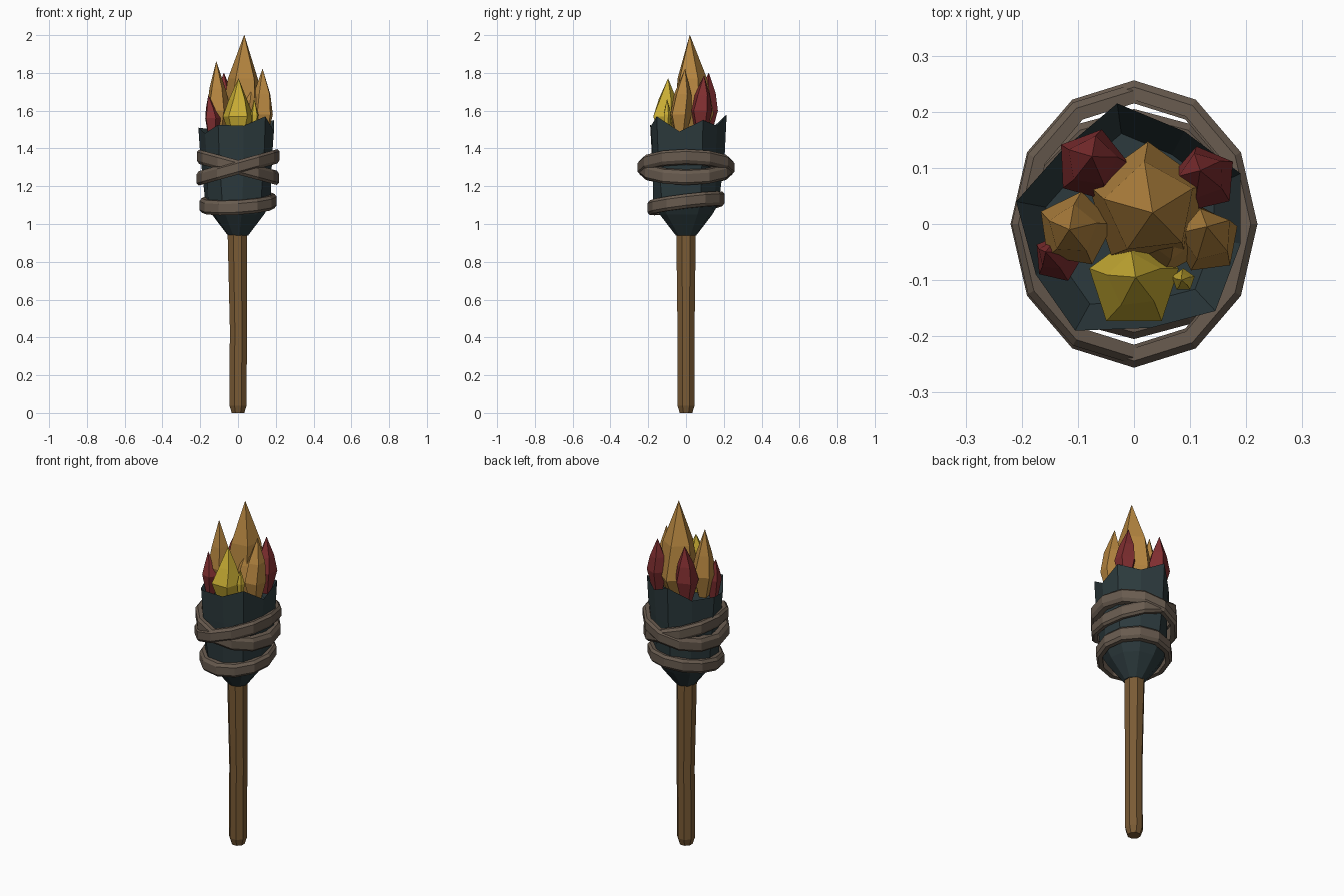
import bpy, bmesh
from math import sin, cos, pi
from mathutils import Vector

cube = bpy.data.objects.get("Cube")
if cube:
    bpy.data.objects.remove(cube, do_unlink=True)


def material(name, rgb):
    lin = [(c / 255 / 12.92) if c < 11 else ((c / 255 + 0.055) / 1.055) ** 2.4 for c in rgb]
    mat = bpy.data.materials.new(name)
    mat.use_nodes = True
    mat.diffuse_color = (*lin, 1)
    bsdf = mat.node_tree.nodes["Principled BSDF"]
    bsdf.inputs["Base Color"].default_value = (*lin, 1)
    bsdf.inputs["Roughness"].default_value = 0.9
    return mat


wood = material("wood brown", (122, 91, 53))
iron = material("dark iron", (44, 58, 61))
rope = material("band taupe", (104, 91, 79))
orange = material("flame orange", (182, 134, 64))
yellow = material("flame yellow", (202, 174, 52))
red = material("flame red", (128, 46, 48))


def ring(x, y, z, r, sides, turn=0.0):
    return [Vector((x + r * cos(turn + 2 * pi * i / sides),
                    y + r * sin(turn + 2 * pi * i / sides), z)) for i in range(sides)]


def loft(name, rings, mat, closed=False):
    """Skin a stack of equal rings; cap both ends or join them into a loop."""
    bm = bmesh.new()
    loops = [[bm.verts.new(p) for p in pts] for pts in rings]
    pairs = list(zip(loops, loops[1:]))
    if closed:
        pairs.append((loops[-1], loops[0]))
    n = len(loops[0])
    for a, b in pairs:
        for i in range(n):
            j = (i + 1) % n
            bm.faces.new((a[i], a[j], b[j], b[i]))
    if not closed:
        bm.faces.new(loops[0][::-1])
        bm.faces.new(loops[-1])
    bmesh.ops.remove_doubles(bm, verts=bm.verts, dist=0.0005)
    bmesh.ops.recalc_face_normals(bm, faces=bm.faces)
    mesh = bpy.data.meshes.new(name)
    bm.to_mesh(mesh)
    bm.free()
    mesh.materials.append(mat)
    obj = bpy.data.objects.new(name, mesh)
    bpy.context.collection.objects.link(obj)
    return obj


# Handle: eight-sided, slightly crooked stick
stick = [(0, 0, 0, 0.036), (0, 0, 0.04, 0.049), (0.002, 0, 0.45, 0.049), (-0.004, 0, 0.98, 0.056)]
loft("handle", [ring(x, y, z, r, 8, pi / 8) for x, y, z, r in stick], wood)

# Cup: tapered bowl with a jagged rim and a hollow inside
rim = [Vector(p) for p in (
    (0.19, -0.035, 1.49), (0.19, 0.09, 1.55), (0.09, 0.165, 1.52), (-0.03, 0.215, 1.58),
    (-0.13, 0.13, 1.5), (-0.21, 0.04, 1.51), (-0.175, -0.09, 1.48), (-0.105, -0.19, 1.525),
    (0.03, -0.185, 1.52), (0.145, -0.155, 1.57))]


def rim_scaled(scale, z):
    return [Vector((p.x * scale, p.y * scale, z)) for p in rim]


cup = [ring(0, 0, 0.94, 0.055, 10, -0.18), ring(0, 0, 1.05, 0.14, 10, -0.18),
       ring(0, 0, 1.11, 0.175, 10, -0.18), rim_scaled(0.95, 1.36), rim,
       rim_scaled(0.75, 1.42)]
loft("cup", cup, iron)


# Bands: tilted twelve-sided hoops with chamfered edges
def band(name, rx, ry, z, slope_x, slope_y, half=0.038):
    section = [(-0.035, -half), (-0.012, -half), (0, -half * 0.6),
               (0, half * 0.6), (-0.012, half), (-0.035, half)]
    hoops = []
    for off, dz in section:
        hoop = []
        for p in ring(0, 0, 0, 1, 12):
            x, y = p.x * (rx + off), p.y * (ry + off)
            hoop.append(Vector((x, y, z + dz + slope_x * x + slope_y * y)))
        hoops.append(hoop)
    loft(name, hoops, rope, closed=True)


band("lower_band", 0.205, 0.205, 1.11, 0.06, 0.12)
band("falling_band", 0.218, 0.25, 1.3, -0.27, 0)
band("rising_band", 0.22, 0.256, 1.3, 0.28, 0)


# Flames: five-sided crystals, each a stack of rings ending in a leaning tip
def flame(name, mat, centre, r, tip, z_wide=1.57, shoulder=0.62, turn=pi / 2):
    x, y = centre
    tip = Vector(tip)
    base = Vector((x, y, z_wide))
    mid = base.lerp(tip, 0.45)
    rings = [ring(x, y, z_wide - 0.13, r * 0.45, 5, turn),
             ring(x, y, z_wide, r, 5, turn),
             ring(mid.x, mid.y, mid.z, r * shoulder, 5, turn + 0.12),
             [tip + p for p in ring(0, 0, 0, 0.001, 5, turn)]]
    loft(name, rings, mat)


flame("main_flame", orange, (0.025, 0.035), 0.112, (0.033, 0.02, 2.0), 1.58, 0.75)
flame("right_flame", orange, (-0.105, -0.01), 0.069, (-0.115, -0.01, 1.86), 1.6, 0.65, 1.4)
flame("left_flame", orange, (0.13, -0.03), 0.06, (0.13, -0.005, 1.82), 1.58, 0.8, 1.7)
flame("inner_flame", orange, (0.06, -0.03), 0.06, (0.075, -0.01, 1.76), 1.58, 0.7, 0.8)
flame("front_flame", yellow, (0, -0.105), 0.084, (0.003, -0.095, 1.77), 1.57, 0.6)
flame("small_front_flame", yellow, (0.088, -0.1), 0.021, (0.085, -0.1, 1.66), 1.58, 0.6)
flame("right_ember", red, (-0.135, -0.06), 0.045, (-0.157, -0.05, 1.68), 1.56, 0.6, 2.6)
flame("back_right_ember", red, (-0.075, 0.105), 0.066, (-0.075, 0.12, 1.8), 1.6, 0.7, 1.3)
flame("back_left_ember", red, (0.125, 0.08), 0.06, (0.118, 0.095, 1.785), 1.6, 0.7, 1.8)
